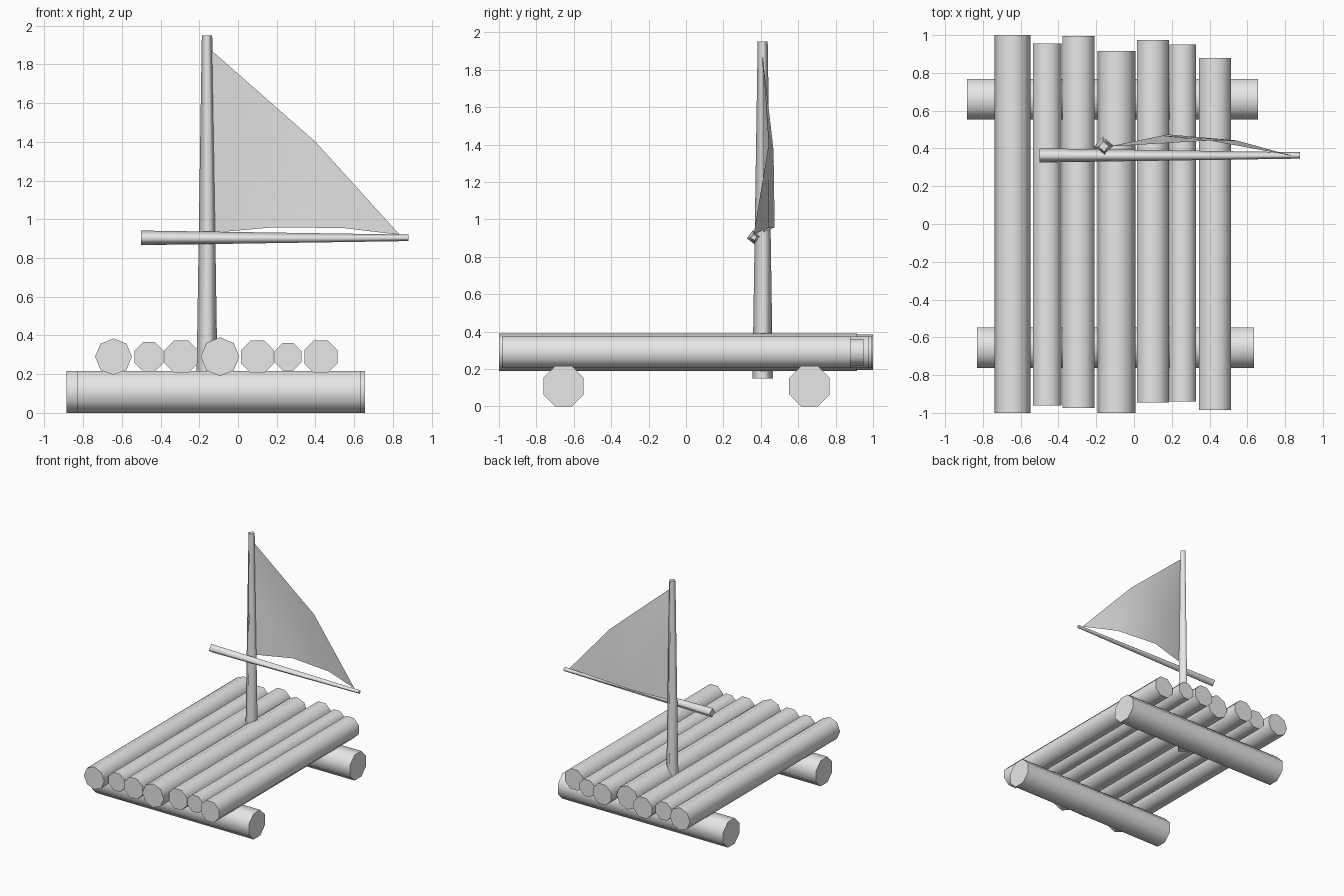
import bpy
import bmesh
from math import radians, cos
from mathutils import Matrix

if "Cube" in bpy.data.objects:
    bpy.data.objects.remove(bpy.data.objects["Cube"], do_unlink=True)

grey = bpy.data.materials.new("plain grey")
grey.use_nodes = True
grey.diffuse_color = (0.8, 0.8, 0.8, 1)
grey.node_tree.nodes["Principled BSDF"].inputs["Base Color"].default_value = (0.8, 0.8, 0.8, 1)


def finish(name, bm):
    mesh = bpy.data.meshes.new(name)
    bm.to_mesh(mesh)
    bm.free()
    mesh.materials.append(grey)
    obj = bpy.data.objects.new(name, mesh)
    bpy.context.collection.objects.link(obj)
    return obj


TURN = {
    "X": Matrix.Rotation(radians(90), 4, "Y"),
    "Y": Matrix.Rotation(radians(-90), 4, "X"),
    "Z": Matrix.Identity(4),
}


def pole(name, axis, centre, length, r_start, r_end, sides, spin=0):
    """Tapered pole with smooth sides and flat ends."""
    bm = bmesh.new()
    bmesh.ops.create_cone(bm, cap_ends=True, segments=sides, radius1=r_start,
                          radius2=r_end, depth=length,
                          matrix=Matrix.Rotation(radians(spin), 4, "Z"))
    for f in bm.faces:
        f.smooth = abs(f.normal.z) < 0.9
    bm.transform(Matrix.Translation(centre) @ TURN[axis])
    return finish(name, bm)


# Deck logs: x, half width, front end, back end, flat side up
FLAT = cos(radians(22.5))
deck = [
    (-0.643, 0.095, -1.0, 1.0, False),
    (-0.459, 0.075, -0.96, 0.955, True),
    (-0.294, 0.085, -0.975, 0.995, True),
    (-0.093, 0.1, -1.0, 0.915, False),
    (0.1, 0.084, -0.945, 0.975, True),
    (0.258, 0.07, -0.94, 0.95, True),
    (0.428, 0.085, -0.985, 0.88, True),
]
for i, (x, half, front, back, flat) in enumerate(deck, 1):
    r = half / FLAT if flat else half
    pole(f"deck_log_{i}", "Y", (x, (front + back) / 2, 0.29), back - front,
         r, r, 8, 22.5 if flat else 0)

# Cross logs under the deck
for name, y, x0, x1 in (("front_cross_log", -0.655, -0.83, 0.635),
                        ("back_cross_log", 0.66, -0.885, 0.657)):
    pole(name, "X", ((x0 + x1) / 2, y, 0.108), x1 - x0,
         0.108 / FLAT, 0.108 / FLAT, 8, 22.5)

# Mast and boom
pole("mast", "Z", (-0.16, 0.41, 1.05), 1.8, 0.055, 0.027, 4, 6)
pole("boom", "X", (0.19, 0.363, 0.904), 1.38, 0.038, 0.017, 4, 8)

# Sail: head, middle row and foot, bulging backwards
points = [
    (-0.135, 0.41, 1.87),
    (-0.135, 0.41, 1.4), (0.15, 0.468, 1.37), (0.4, 0.442, 1.4),
    (-0.135, 0.41, 0.93), (0.18, 0.474, 0.958), (0.54, 0.443, 0.955),
    (0.835, 0.362, 0.92),
]
panels = [(0, 1, 2), (0, 2, 3), (1, 4, 5, 2), (2, 5, 6, 3), (3, 6, 7)]
bm = bmesh.new()
verts = [bm.verts.new(p) for p in points]
for panel in panels:
    bm.faces.new([verts[i] for i in panel]).smooth = True
finish("sail", bm)
